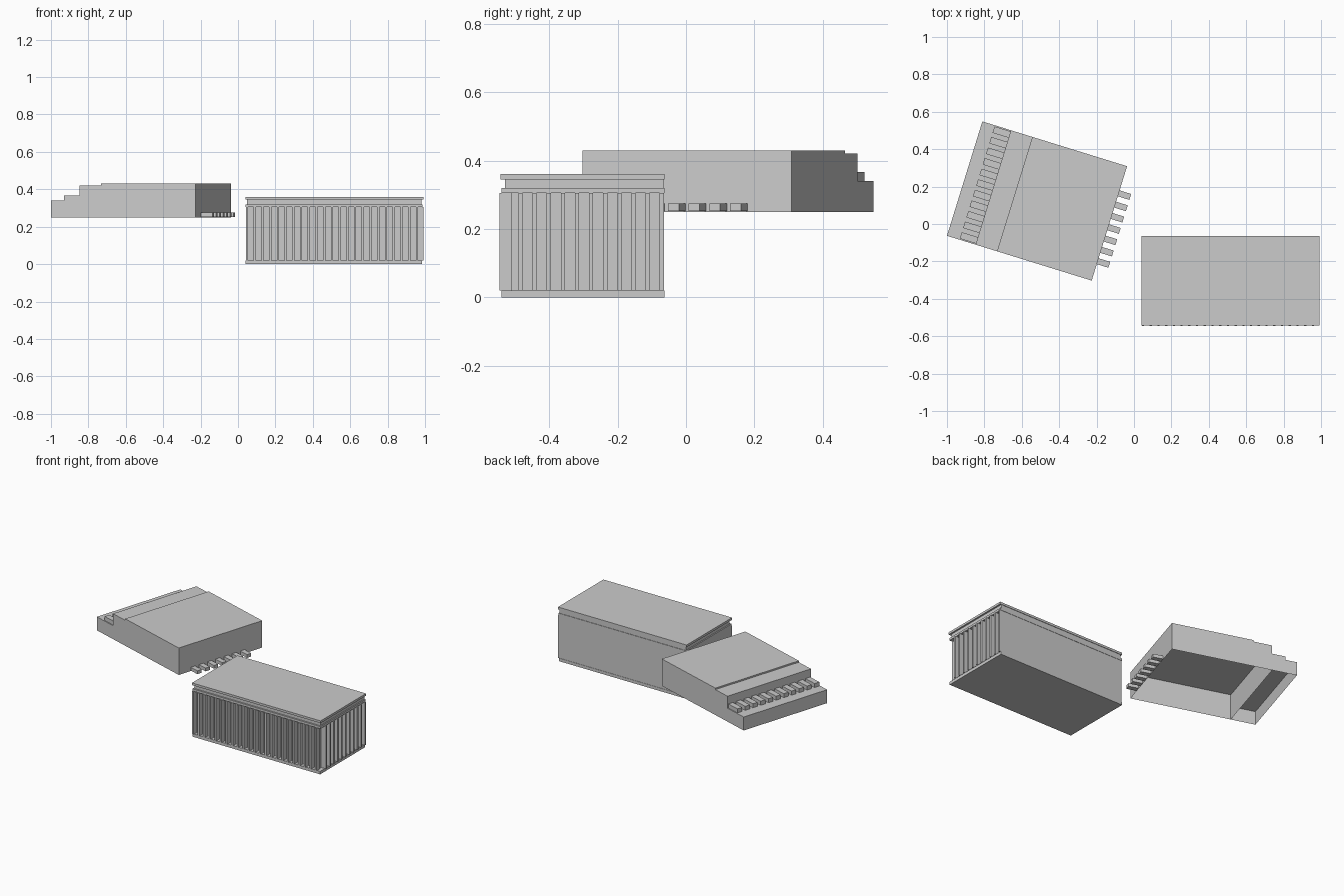
import bpy, bmesh, math
from mathutils import Matrix

if "Cube" in bpy.data.objects:
    bpy.data.objects.remove(bpy.data.objects["Cube"])

# Local frame of the rotated block: u along its length, v across, origin at a corner
TILT = Matrix.Translation((-1.0, -0.063, 0)) @ Matrix.Rotation(math.radians(-17.2), 4, 'Z')
FLAT = Matrix.Identity(4)


def boxes(name, spans, matrix=FLAT, open_bottom=False):
    """One object made of boxes given as (x0, x1, y0, y1, z0, z1)."""
    bm = bmesh.new()
    for x0, x1, y0, y1, z0, z1 in spans:
        m = (Matrix.Translation(((x0 + x1) / 2, (y0 + y1) / 2, (z0 + z1) / 2))
             @ Matrix.Diagonal((x1 - x0, y1 - y0, z1 - z0, 1)))
        bmesh.ops.create_cube(bm, size=1, matrix=m)
    if open_bottom:
        bm.normal_update()
        bmesh.ops.delete(bm, geom=[f for f in bm.faces if f.normal.z < -0.9],
                         context='FACES_ONLY')
    mesh = bpy.data.meshes.new(name)
    bm.to_mesh(mesh)
    bm.free()
    ob = bpy.data.objects.new(name, mesh)
    ob.matrix_world = matrix
    bpy.context.collection.objects.link(ob)
    return ob


# --- Long hall ---
X0, X1, Y0, Y1 = 0.04, 0.985, -0.54, -0.063
boxes("hall_base", [(X0, X1, Y0, Y1, 0, 0.02)])
boxes("hall_core", [(X0 + 0.003, 0.955, -0.51, Y1 - 0.002, 0.02, 0.305)])

# Fins along the front and right side, standing proud of the recessed walls
fins = [(0.042 + 0.0413 * i, 0.054 + 0.0413 * i, -0.545, -0.51, 0.02, 0.305)
        for i in range(23)]
fins += [(0.955, 0.993, -0.077 - 0.0413 * i, -0.065 - 0.0413 * i, 0.02, 0.305)
         for i in range(11)]
boxes("hall_fins", fins)

# Stepped cornice and roof
boxes("hall_cornice_lower", [(X0, 0.987, Y0, Y1, 0.305, 0.32)])
boxes("hall_cornice_neck", [(X0 + 0.008, 0.98, -0.53, Y1 - 0.003, 0.32, 0.345)])
boxes("hall_roof", [(X0, 0.991, -0.543, Y1, 0.345, 0.36)])

# --- Raised stepped block (open underneath) ---
L, W = 0.81, 0.64
boxes("block_low_wing", [(0, 0.16, 0, W, 0.25, 0.34)], TILT, True)
boxes("block_main_shell", [(0.16, L, 0, W, 0.25, 0.42)], TILT, True)
boxes("block_roof_plate", [(0.28, L, 0, W, 0.42, 0.43)], TILT)

# Rows of small canopies at both ends
boxes("wing_canopies", [(0.07, 0.16, 0.006 + 0.0592 * i, 0.042 + 0.0592 * i, 0.34, 0.367)
                        for i in range(11)], TILT)
boxes("end_canopies", [(L, L + 0.065, 0.092 + 0.0633 * i, 0.125 + 0.0633 * i, 0.253, 0.275)
                       for i in range(7)], TILT)
